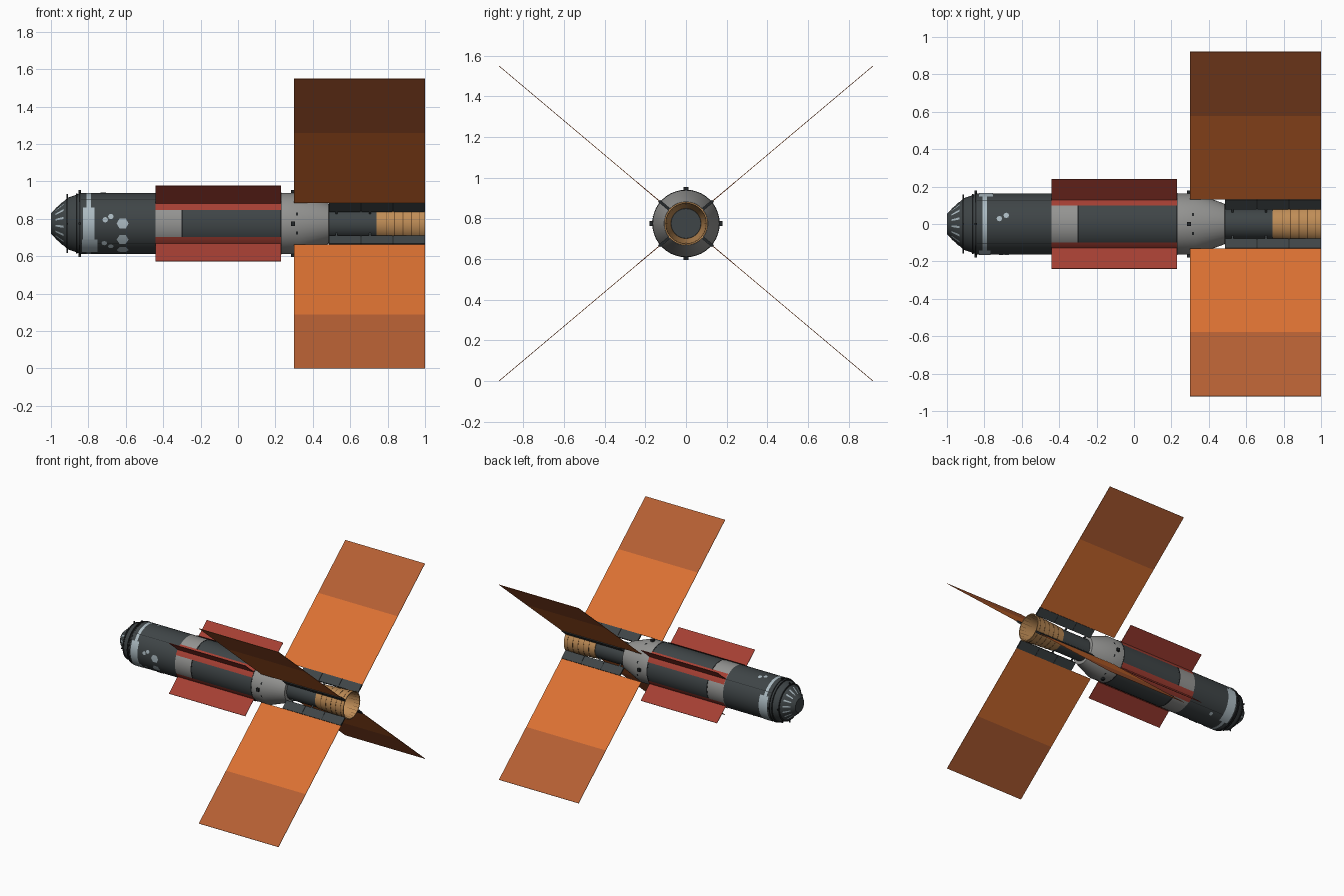
import bpy, bmesh
from math import sin, cos, radians, atan2, degrees, pi
from mathutils import Matrix, Vector

cube = bpy.data.objects.get("Cube")
if cube:
    bpy.data.objects.remove(cube, do_unlink=True)

AXIS_Z = 0.775
PITCH = degrees(atan2(0.775, 0.92))
DIAGONALS = {"upper_back": PITCH, "upper_front": 180 - PITCH,
             "lower_front": 180 + PITCH, "lower_back": -PITCH}


def material(name, rgb):
    lin = [((c / 255 + 0.055) / 1.055) ** 2.4 for c in rgb]
    m = bpy.data.materials.new(name)
    m.use_nodes = True
    m.diffuse_color = (*lin, 1)
    bsdf = m.node_tree.nodes["Principled BSDF"]
    bsdf.inputs["Base Color"].default_value = (*lin, 1)
    bsdf.inputs["Roughness"].default_value = 0.7
    return m


DARK = material("dark grey", (63, 69, 71))
BLACK = material("charcoal", (36, 39, 41))
GREY = material("light grey", (148, 148, 146))
PALE = material("pale blue grey", (172, 187, 194))
ORANGE = material("orange", (219, 113, 50))
RUST = material("rust orange", (181, 95, 51))
RED = material("brick red", (165, 63, 51))
TAN = material("tan", (190, 140, 86))
BROWN = material("dark tan", (120, 84, 48))


def finish(name, bm, mats):
    mesh = bpy.data.meshes.new(name)
    bm.to_mesh(mesh)
    bm.free()
    for m in mats:
        mesh.materials.append(m)
    ob = bpy.data.objects.new(name, mesh)
    ob.location.z = AXIS_Z
    bpy.context.collection.objects.link(ob)
    return ob


def polar(x, r, deg):
    return Vector((x, r * cos(radians(deg)), r * sin(radians(deg))))


def lathe(name, profile, sides=40):
    """Turn (x, radius, material of the segment that follows) round the x axis."""
    mats = list(dict.fromkeys(p[2] for p in profile))
    bm = bmesh.new()
    rings = [[bm.verts.new(polar(x, max(r, 1e-5), 360 * i / sides)) for i in range(sides)]
             for x, r, _ in profile]
    for a, b, p in zip(rings, rings[1:], profile):
        for i in range(sides):
            j = (i + 1) % sides
            f = bm.faces.new((a[i], a[j], b[j], b[i]))
            f.material_index = mats.index(p[2])
    bmesh.ops.remove_doubles(bm, verts=bm.verts, dist=1e-4)
    bmesh.ops.recalc_face_normals(bm, faces=bm.faces)
    return finish(name, bm, mats)


def radial_box(name, x, r, thick, deg, mat):
    """Box spanning ranges x and r, lying along a radial direction."""
    bm = bmesh.new()
    size = Matrix.Diagonal((x[1] - x[0], r[1] - r[0], thick, 1))
    place = Matrix.Translation(((x[0] + x[1]) / 2, (r[0] + r[1]) / 2, 0))
    bmesh.ops.create_cube(bm, size=1, matrix=Matrix.Rotation(radians(deg), 4, 'X') @ place @ size)
    return finish(name, bm, [mat])


def patch(name, x, a, r, mat):
    """Curved plate on the hull between two angles."""
    bm = bmesh.new()
    n = max(2, int((a[1] - a[0]) / 4.5))
    rows = [[bm.verts.new(polar(xx, r, a[0] + (a[1] - a[0]) * i / n)) for xx in x]
            for i in range(n + 1)]
    for p, q in zip(rows, rows[1:]):
        bm.faces.new((p[0], p[1], q[1], q[0]))
    bmesh.ops.recalc_face_normals(bm, faces=bm.faces)
    return finish(name, bm, [mat])


def spot(name, x, deg, size, sides=6):
    """Small polygonal plate lying on the hull."""
    r = 0.167
    bm = bmesh.new()
    hub = bm.verts.new(polar(x, r, deg))
    rim = [bm.verts.new(polar(x + size * cos(2 * pi * i / sides), r,
                              deg + degrees(size * sin(2 * pi * i / sides) / r)))
           for i in range(sides)]
    for i in range(sides):
        bm.faces.new((hub, rim[i], rim[(i + 1) % sides]))
    return finish(name, bm, [PALE])


# Main hull: docking nose, crew section, pale collars, tapered shoulder, engine bay
lathe("hull", [
    (-1.0, 0, DARK), (-1.0, 0.055, DARK), (-0.985, 0.07, DARK), (-0.91, 0.138, DARK),
    (-0.86, 0.155, DARK), (-0.845, 0.164, DARK), (-0.81, 0.164, PALE), (-0.787, 0.164, DARK),
    (-0.44, 0.164, GREY), (-0.297, 0.164, DARK), (0.23, 0.164, GREY), (0.33, 0.164, GREY),
    (0.485, 0.108, GREY), (0.487, 0.085, DARK), (0.745, 0.085, DARK), (0.76, 0.073, DARK),
    (0.76, 0, DARK)])

# Seams round the hull
for i, (x, r) in enumerate([(-0.912, 0.142), (-0.862, 0.161), (-0.845, 0.166),
                            (-0.297, 0.1655), (0.228, 0.1655)]):
    lathe(f"hull_seam_{i}", [(x - 0.004, r - 0.01, BLACK), (x - 0.004, r, BLACK),
                             (x + 0.004, r, BLACK), (x + 0.004, r - 0.01, BLACK)])

# Open engine skirt with ribs
lathe("engine_skirt", [
    (0.74, 0.08, TAN), (0.74, 0.09, TAN), (0.99, 0.105, TAN), (1.0, 0.107, TAN),
    (1.0, 0.1, TAN), (0.765, 0.074, TAN)])
for i in range(5):
    x = 0.79 + 0.045 * i
    r = 0.09 + (x - 0.74) * 0.06
    lathe(f"skirt_rib_{i}", [(x, r - 0.003, BROWN), (x, r + 0.0015, BROWN),
                             (x + 0.004, r + 0.0015, BROWN), (x + 0.004, r - 0.003, BROWN)])
for i in range(24):
    bm = bmesh.new()
    a = 15 * i
    ends = [(0.775, 0.0758, a - 1), (0.775, 0.0758, a + 1), (0.995, 0.099, a + 1), (0.995, 0.099, a - 1)]
    bm.faces.new([bm.verts.new(polar(*e)) for e in ends])
    finish(f"skirt_inner_stringer_{i}", bm, [BROWN])

# Wings, root boxes and radiators on the four diagonals
for side, deg in DIAGONALS.items():
    radial_box(f"{side}_wing_inner_panel", (0.3, 1.0), (0.174, 0.755), 0.003, deg, ORANGE)
    radial_box(f"{side}_wing_outer_panel", (0.3, 1.0), (0.755, 1.203), 0.003, deg, RUST)
    for i in range(3):
        x = 0.487 + 0.172 * i
        radial_box(f"{side}_wing_root_box_{i}", (x, x + 0.168), (0.106, 0.174), 0.014, deg, DARK)
    radial_box(f"{side}_wing_root_spar", (0.487, 1.0), (0.11, 0.172), 0.01, deg, BLACK)
    for i, x in enumerate((0.52, 0.7)):
        radial_box(f"{side}_wing_strut_{i}", (x, x + 0.012), (0.08, 0.11), 0.008, deg, DARK)
    radial_box(f"{side}_radiator_fin", (-0.44, 0.23), (0.16, 0.312), 0.004, deg, RED)
    patch(f"{side}_radiator_base", (-0.44, 0.23), (deg - 14.5, deg + 14.5), 0.169, RED)

# Wide pale plates beside the stripe
for i, (x, a) in enumerate([((-0.828, -0.768), (149, 211)), ((-0.835, -0.752), (211, 248)),
                            ((-0.828, -0.755), (292, 388))]):
    patch(f"pale_plate_{i}", x, a, 0.1665, PALE)

# Window and sensor spots
for i, a in enumerate((180, 211, 238)):
    spot(f"large_spot_{i}", -0.617, a, 0.032)
for i, (x, a) in enumerate([(-0.71, 173), (-0.68, 167), (-0.715, 219), (-0.68, 227),
                            (-0.72, 80), (-0.683, 74), (-0.66, 300)]):
    spot(f"small_spot_{i}", x, a, 0.015, 8)

# Pale ribs on the nose cone
for i in range(16):
    a = 22.5 * i + 8
    bm = bmesh.new()
    ends = [(-0.975, 0.082, a - 3), (-0.975, 0.082, a + 3), (-0.932, 0.121, a + 3), (-0.932, 0.121, a - 3)]
    bm.faces.new([bm.verts.new(polar(*e)) for e in ends])
    finish(f"nose_rib_{i}", bm, [PALE])

# Thruster blocks, handles and lengthwise seams
for i in range(4):
    a = 90 * i
    radial_box(f"rear_thruster_{i}", (0.283, 0.305), (0.15, 0.179), 0.024, a, BLACK)
    radial_box(f"nose_handle_{i}", (-0.852, -0.84), (0.15, 0.178), 0.012, a, BLACK)
    radial_box(f"nose_pin_{i}", (-0.917, -0.909), (0.13, 0.158), 0.008, a, BLACK)
    patch(f"lengthwise_seam_{i}", (-0.84, -0.44), (a + 39.4, a + 40.6), 0.1655, BLACK)
    spot_mark = (0.31, 0.322)
    for s in (-1, 1):
        patch(f"collar_port_{i}_{s}", spot_mark, (a + 18 * s - 3, a + 18 * s + 3), 0.1655, BLACK)

# Smooth round parts, keep edges sharp
bpy.ops.object.select_all(action='DESELECT')
for ob in bpy.context.collection.objects:
    if ob.type == 'MESH':
        ob.select_set(True)
        bpy.context.view_layer.objects.active = ob
bpy.ops.object.shade_smooth_by_angle(angle=radians(25))
